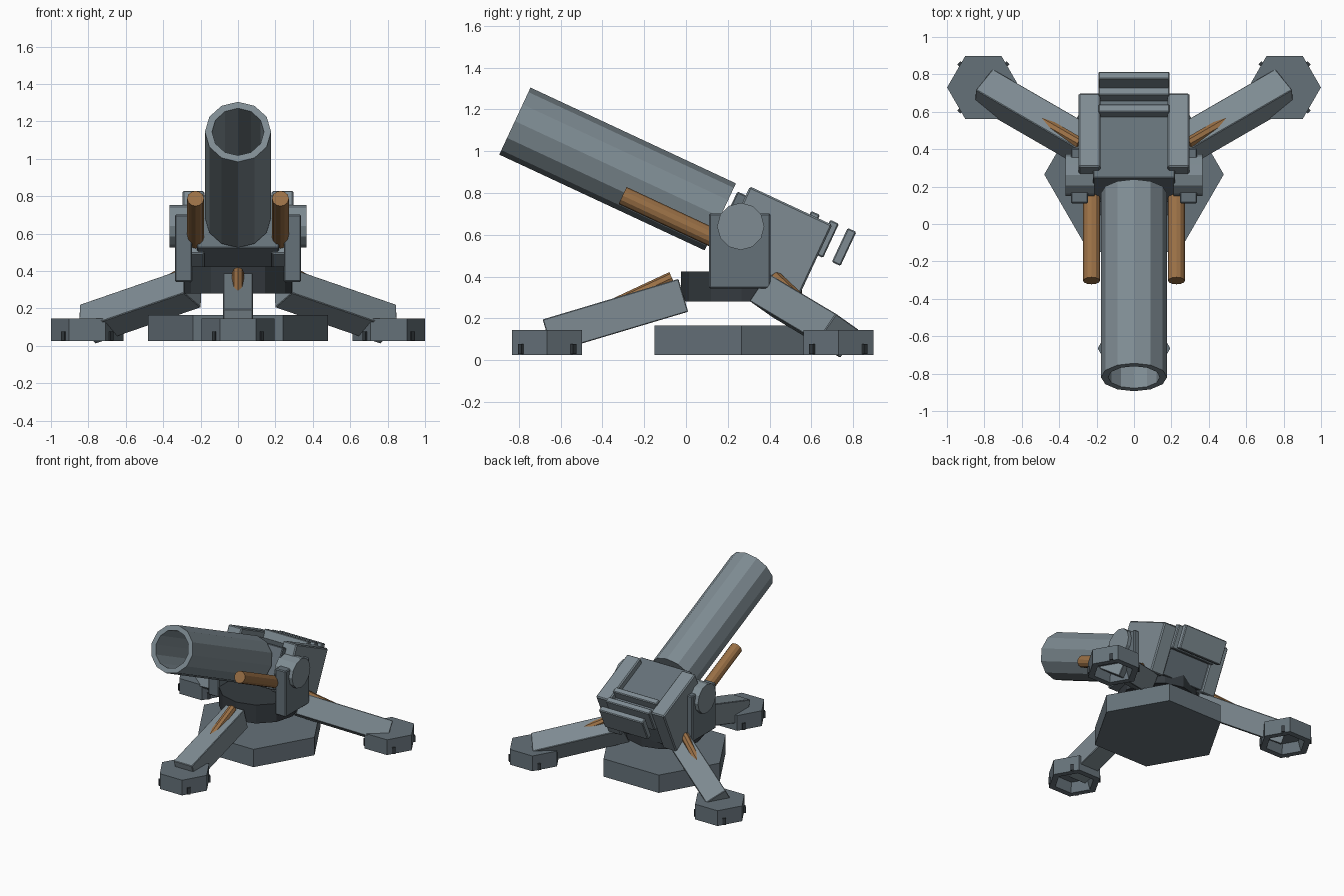
import bpy, bmesh
from math import cos, sin, pi, radians
from mathutils import Matrix, Vector

if "Cube" in bpy.data.objects:
    bpy.data.objects.remove(bpy.data.objects["Cube"])


def material(name, rgb):
    m = bpy.data.materials.new(name)
    m.diffuse_color = (*rgb, 1)
    m.use_nodes = True
    m.node_tree.nodes["Principled BSDF"].inputs["Base Color"].default_value = m.diffuse_color
    return m


STEEL = material("steel", (0.21, 0.26, 0.29))
SLATE = material("slate", (0.13, 0.165, 0.19))
DARK = material("dark_steel", (0.035, 0.043, 0.05))
COPPER = material("copper", (0.32, 0.16, 0.06))


def finish(name, bm, matrix, mat, bevel=0):
    bmesh.ops.recalc_face_normals(bm, faces=bm.faces)
    me = bpy.data.meshes.new(name)
    bm.to_mesh(me)
    bm.free()
    me.transform(matrix)
    me.materials.append(mat)
    ob = bpy.data.objects.new(name, me)
    bpy.context.collection.objects.link(ob)
    if bevel:
        mod = ob.modifiers.new("edge", "BEVEL")
        mod.width, mod.segments = bevel, 1
    return ob


def box(name, lo, hi, mat, matrix=Matrix(), bevel=0):
    lo, hi = Vector(lo), Vector(hi)
    bm = bmesh.new()
    bmesh.ops.create_cube(bm, size=1)
    for v in bm.verts:
        v.co = Vector(v.co[i] * (hi[i] - lo[i]) + (hi[i] + lo[i]) / 2 for i in range(3))
    return finish(name, bm, matrix, mat, bevel)


def lathe(name, profile, sides, mat, matrix=Matrix()):
    """Faceted solid around local z from (radius, height) rings, capped at both ends."""
    bm = bmesh.new()
    rings = [[bm.verts.new((r * cos(2 * pi * i / sides), r * sin(2 * pi * i / sides), h))
              for i in range(sides)] for r, h in profile]
    for a, b in zip(rings, rings[1:]):
        for i in range(sides):
            j = (i + 1) % sides
            bm.faces.new((a[i], a[j], b[j], b[i]))
    bm.faces.new(rings[0])
    bm.faces.new(rings[-1])
    return finish(name, bm, matrix, mat)


def between(a, b):
    """Matrix laying local z along a-b by the shortest turn, and the length."""
    d = Vector(b) - Vector(a)
    q = Vector((0, 0, 1)).rotation_difference(d)
    return Matrix.Translation(a) @ q.to_matrix().to_4x4(), d.length


CY = 0.265  # mount centre along y
MOUNT = Matrix.Translation((0, CY, 0))

# Base plate and turntable
lathe("base_plate", [(0.48, 0.025), (0.48, 0.165)], 6, SLATE, MOUNT)
lathe("turntable", [(0.29, 0.28), (0.29, 0.425)], 12, DARK, MOUNT)

# Three legs with foot pads, pad studs and braces
for name, ang in (("front", -90), ("right", 30), ("left", 150)):
    def at(r, z):
        return Vector((r * cos(radians(ang)), CY + r * sin(radians(ang)), z))

    m, length = between(at(0.278, 0.31), at(0.928, 0.116))
    # the front leg lies square with its width on x, the others share the same section
    box(name + "_leg", (-0.08, -0.082, 0), (0.08, 0.082, length), STEEL, m, 0.004)
    m, length = between(at(0.332, 0.393), at(0.632, 0.253))
    lathe(name + "_leg_brace", [(0.031, 0), (0.031, length)], 8, COPPER, m)
    pad = Matrix.Translation(at(0.93, 0))
    lathe(name + "_foot_pad", [(0.12, 0.10), (0.145, 0.025), (0.194, 0.025), (0.194, 0.145)],
          6, SLATE, pad)
    for k in range(4):
        box(f"{name}_pad_stud_{k}", (0.15, -0.012, 0.028), (0.186, 0.012, 0.078), DARK,
            pad @ Matrix.Rotation(radians(45 + 90 * k), 4, 'Z'))

# Elevated gun frame: local y runs back along the bore, origin at the trunnions
GUN = Matrix.Translation((0, 0.262, 0.64)) @ Matrix.Rotation(radians(-25), 4, 'X')
BORE = Matrix.Rotation(radians(-90), 4, 'X')  # local z -> y

# Barrel with deep bore
lathe("barrel", [(0.177, -0.108), (0.177, -1.193), (0.139, -1.193), (0.139, -0.18)],
      12, STEEL, GUN @ BORE)

# Breech body and rear fins
box("breech_block", (-0.22, -0.085, -0.168), (0.22, 0.375, 0.145), SLATE, GUN, 0.006)
for i, u in enumerate((0.298, 0.398, 0.49)):
    box(f"breech_fin_{i}", (-0.19, u - 0.023, 0.03), (0.19, u + 0.023, 0.21), STEEL, GUN, 0.006)

# Paired side parts
for side, s in (("left", -1), ("right", 1)):
    def sides(a, b):
        return sorted((a * s, b * s))

    x0, x1 = sides(0.18, 0.297)
    box(side + "_breech_cheek", (x0, -0.041, -0.182), (x1, 0.394, 0.192), STEEL, GUN, 0.008)
    x0, x1 = sides(0.245, 0.338)
    box(side + "_yoke_plate", (x0, 0.11, 0.342), (x1, 0.405, 0.702), SLATE, bevel=0.007)
    trunnion = Matrix.Translation((0, 0.262, 0.64)) @ Matrix.Rotation(radians(90), 4, 'Y')
    lathe(side + "_trunnion", [(0.113, 0.21 * s), (0.113, 0.366 * s)], 12, STEEL, trunnion)
    lathe(side + "_recoil_cylinder", [(0.045, -0.575), (0.045, 0.0)], 12, COPPER,
          GUN @ Matrix.Translation((0.227 * s, 0, -0.105)) @ BORE)
